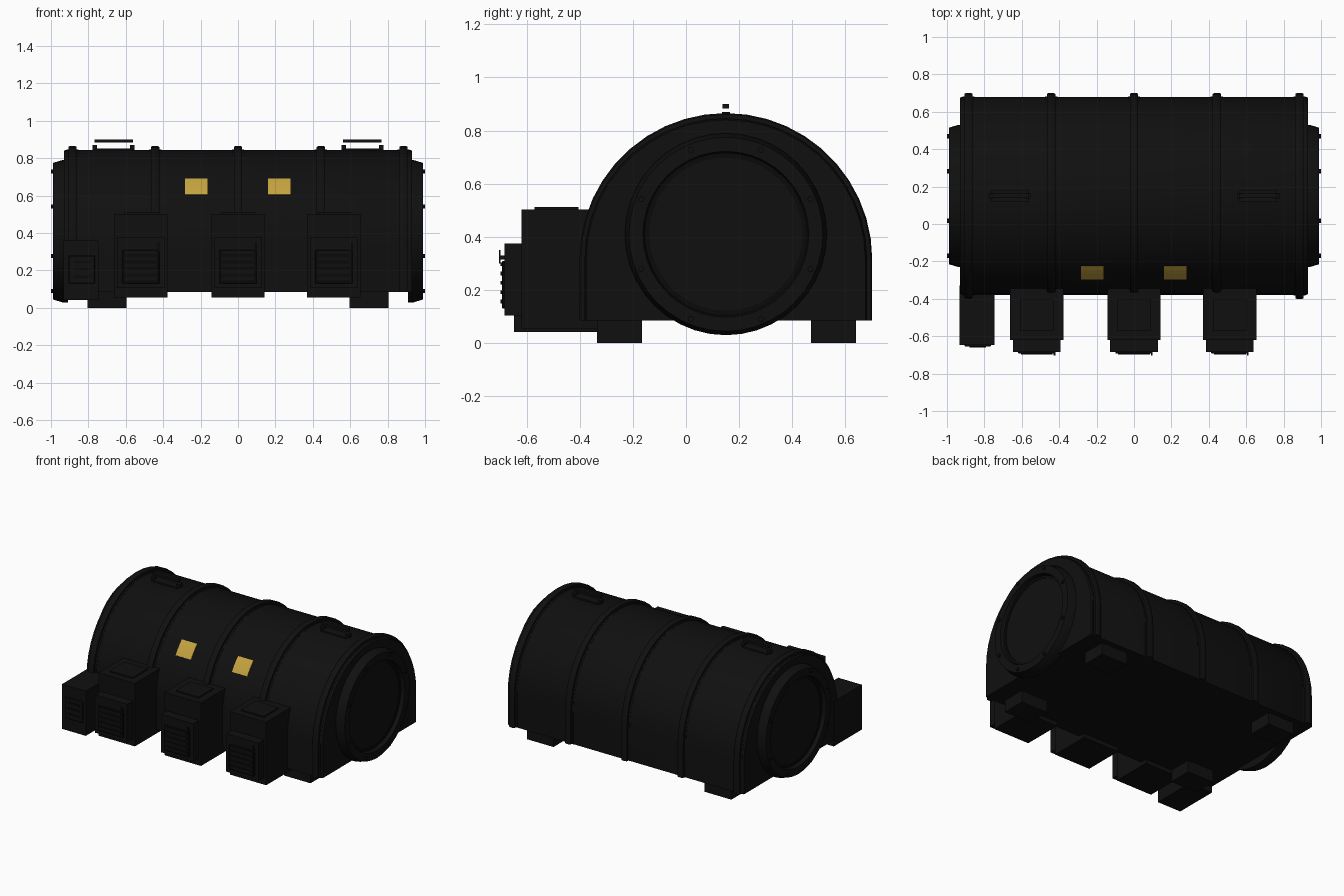
import bpy, bmesh, math
from mathutils import Matrix, Vector

if "Cube" in bpy.data.objects:
    bpy.data.objects.remove(bpy.data.objects["Cube"])

CY, CZ, FLOOR = 0.15, 0.315, 0.085   # arch axis and underside height
END_Z = 0.41                         # height of the round end centres


def material(name, rgb):
    m = bpy.data.materials.new(name)
    m.diffuse_color = (*rgb, 1)
    m.use_nodes = True
    m.node_tree.nodes["Principled BSDF"].inputs["Base Color"].default_value = m.diffuse_color
    return m


BLACK = material("soft black", (0.005, 0.005, 0.005))
SEAM = material("deep black", (0.003, 0.003, 0.003))
YELLOW = material("label yellow", (0.55, 0.36, 0.05))


def finish(name, bm, mat, smooth=False):
    bmesh.ops.recalc_face_normals(bm, faces=bm.faces[:])
    me = bpy.data.meshes.new(name)
    bm.to_mesh(me)
    bm.free()
    me.materials.append(mat)
    ob = bpy.data.objects.new(name, me)
    bpy.context.collection.objects.link(ob)
    if smooth:
        bpy.ops.object.select_all(action='DESELECT')
        ob.select_set(True)
        bpy.context.view_layer.objects.active = ob
        bpy.ops.object.shade_smooth_by_angle(angle=math.radians(30))
    return ob


def box(name, x, y, z, mat=BLACK, bevel=0):
    bm = bmesh.new()
    c = [(a[0] + a[1]) / 2 for a in (x, y, z)]
    s = [a[1] - a[0] for a in (x, y, z)]
    bmesh.ops.create_cube(bm, size=1, matrix=Matrix.Translation(c) @ Matrix.Diagonal((*s, 1)))
    if bevel:
        bmesh.ops.bevel(bm, geom=bm.edges[:], offset=bevel, segments=1, affect='EDGES')
    return finish(name, bm, mat)


def arch(r):
    pts = [(CY + r, FLOOR)]
    pts += [(CY + r * math.cos(math.pi * i / 22), CZ + r * math.sin(math.pi * i / 22)) for i in range(23)]
    return pts + [(CY - r, FLOOR)]


def loft_arch(name, sections, mat=BLACK):
    """Skin arch outlines given as (x, radius) pairs and cap both ends."""
    bm = bmesh.new()
    rings = [[bm.verts.new((x, *p)) for p in arch(r)] for x, r in sections]
    n = len(rings[0])
    for a, b in zip(rings, rings[1:]):
        for i in range(n):
            j = (i + 1) % n
            bm.faces.new((a[i], a[j], b[j], b[i]))
    bm.faces.new(rings[0])
    bm.faces.new(rings[-1])
    return finish(name, bm, mat, True)


def revolve(name, profile, side, mat=BLACK, seg=40):
    """Turn (radius, x) points around the round end's axis."""
    bm = bmesh.new()
    rings = [[bm.verts.new((side * x, CY + r * math.cos(2 * math.pi * i / seg),
                            END_Z + r * math.sin(2 * math.pi * i / seg))) for i in range(seg)]
             for r, x in profile]
    for a, b in zip(rings, rings[1:]):
        for i in range(seg):
            j = (i + 1) % seg
            bm.faces.new((a[i], a[j], b[j], b[i]))
    bm.faces.new(rings[0])
    bm.faces.new(rings[-1])
    return finish(name, bm, mat, True)


# arched main shell
loft_arch("shell", [(-0.93, 0.525), (-0.92, 0.53), (0.92, 0.53), (0.93, 0.525)])

# reinforcing ribs with a low strip beneath each
for x in (-0.885, -0.443, 0, 0.443, 0.885):
    loft_arch("rib_strip", [(x - 0.033, 0.532), (x + 0.033, 0.532)])
    loft_arch("rib", [(x - 0.022, 0.531), (x - 0.022, 0.546), (x - 0.013, 0.551),
                      (x + 0.013, 0.551), (x + 0.022, 0.546), (x + 0.022, 0.531)])

# round ends with recessed centre and bolts
for side in (-1, 1):
    revolve("end_cap", [(0.38, 0.91), (0.38, 0.94), (0.365, 0.99), (0.312, 0.99),
                        (0.306, 0.96), (0.005, 0.96)], side)
    revolve("end_seam", [(0.305, 0.955), (0.305, 0.964), (0.288, 0.964), (0.288, 0.955)], side, SEAM)
    bm = bmesh.new()
    for k in range(8):
        a = math.radians(22.5 + 45 * k)
        pos = Vector((side * 0.99, CY + 0.345 * math.cos(a), END_Z + 0.345 * math.sin(a)))
        bmesh.ops.create_cone(bm, cap_ends=True, segments=6, radius1=0.012, radius2=0.012, depth=0.02,
                              matrix=Matrix.Translation(pos) @ Matrix.Rotation(math.pi / 2, 4, 'Y'))
    finish("end_bolts", bm, BLACK)

# feet
for sx in (-1, 1):
    for y in ((-0.335, -0.165), (0.47, 0.64)):
        box("foot", sorted((sx * 0.595, sx * 0.805)), y, (0, 0.1))

# equipment cabinets along the front
for cx in (-0.52, 0, 0.513):
    box("cabinet", (cx - 0.143, cx + 0.143), (-0.62, -0.33), (0.055, 0.503))
    box("cabinet_lid", (cx - 0.09, cx + 0.09), (-0.57, -0.405), (0.5, 0.512))
    box("cabinet_door", (cx - 0.127, cx + 0.127), (-0.684, -0.61), (0.105, 0.375))
    box("vent_panel", (cx - 0.1, cx + 0.1), (-0.693, -0.68), (0.13, 0.31), SEAM, 0.004)
    for i in range(5):
        z = 0.15 + i * 0.035
        box("vent_slat", (cx - 0.085, cx + 0.085), (-0.699, -0.69), (z, z + 0.014))
    box("door_handle", (cx + 0.09, cx + 0.1), (-0.704, -0.698), (0.3, 0.35))
    box("handle_mount", (cx + 0.09, cx + 0.1), (-0.7, -0.68), (0.315, 0.33))

# small side cabinet
box("side_cabinet", (-0.932, -0.745), (-0.647, -0.33), (0.042, 0.36))
box("side_cabinet_panel", (-0.905, -0.765), (-0.656, -0.64), (0.13, 0.28), BLACK, 0.004)
for z in (0.16, 0.2, 0.24):
    box("side_cabinet_slat", (-0.88, -0.79), (-0.661, -0.654), (z, z + 0.012), SEAM)

# lifting bars on the roof
for cx in (-0.665, 0.665):
    box("lift_base", (cx - 0.1, cx + 0.1), (0.12, 0.18), (0.835, 0.853))
    box("lift_bar", (cx - 0.103, cx + 0.103), (0.138, 0.162), (0.884, 0.9))
    for s in (-1, 1):
        box("lift_lug", (cx + s * 0.1 - 0.012, cx + s * 0.1 + 0.012), (0.135, 0.165), (0.84, 0.87))

# yellow labels following the curve of the shell
for x0 in (-0.283, 0.16):
    bm = bmesh.new()
    rows = []
    for r in (0.525, 0.5335):
        for i in range(5):
            a = math.radians(180 - 33 - 12 * i / 4)
            rows.append([bm.verts.new((x, CY + r * math.cos(a), CZ + r * math.sin(a)))
                         for x in (x0, x0 + 0.121)])
    loop = rows[:5] + rows[:4:-1]
    for i in range(10):
        a, b = loop[i], loop[(i + 1) % 10]
        bm.faces.new((a[0], a[1], b[1], b[0]))
    for s in (0, 1):
        for i in range(4):
            bm.faces.new((rows[i][s], rows[i + 1][s], rows[i + 6][s], rows[i + 5][s]))
    finish("label", bm, YELLOW)
